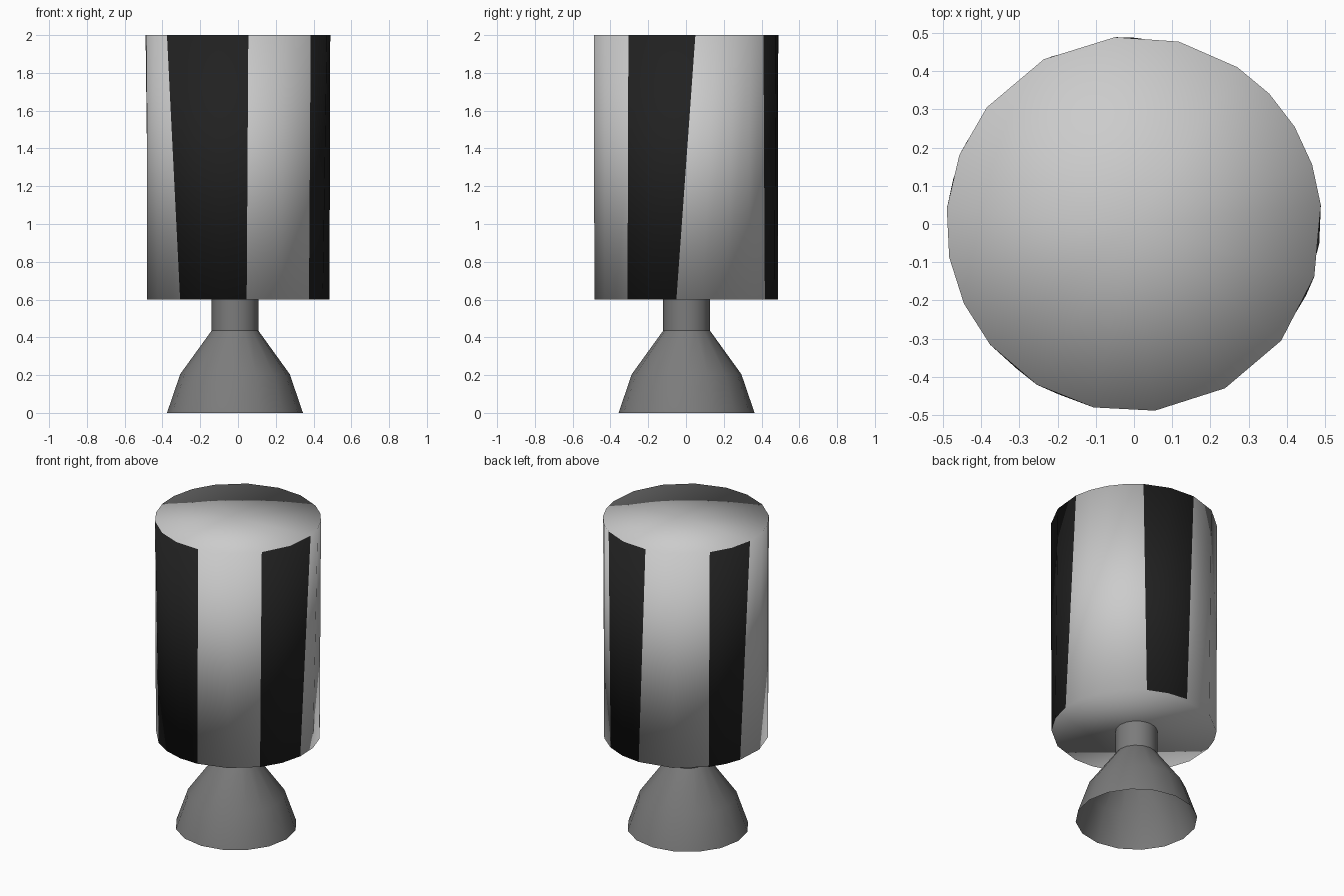
import bpy, bmesh
from math import radians, cos, sin, tau

if "Cube" in bpy.data.objects:
    bpy.data.objects.remove(bpy.data.objects["Cube"])


def material(name, value):
    m = bpy.data.materials.new(name)
    m.diffuse_color = (value, value, value, 1)
    m.use_nodes = True
    m.node_tree.nodes["Principled BSDF"].inputs["Base Color"].default_value = m.diffuse_color
    return m


def finish(bm, name, mats):
    bmesh.ops.recalc_face_normals(bm, faces=bm.faces[:])
    me = bpy.data.meshes.new(name)
    bm.to_mesh(me)
    bm.free()
    ob = bpy.data.objects.new(name, me)
    bpy.context.collection.objects.link(ob)
    for m in mats:
        me.materials.append(m)
    for p in me.polygons:
        p.use_smooth = True
    return ob


def polar(bm, r, deg, z, cx=0, cy=0):
    a = radians(deg)
    return bm.verts.new((cx + r * cos(a), cy + r * sin(a), z))


# Tank: alternating black and white panels whose seams lean slightly
# (top seam angle, bottom seam angle, segments), starting with the black front panel
panels = [(-140, -129, 3), (-83.6, -84.6, 2), (-38.4, -39.5, 2), (5.8, -6, 4),
          (56.6, 59, 2), (95.8, 90, 2), (141.6, 141, 2), (175.3, 166, 3)]
bm = bmesh.new()
top, bottom, colour = [], [], []
for i, (ta, ba, n) in enumerate(panels):
    tb, bb, _ = panels[i + 1] if i < 7 else (220, 231, 0)
    for k in range(n):
        f = k / n
        top.append(polar(bm, 0.491, ta + (tb - ta) * f, 2.0))
        bottom.append(polar(bm, 0.487, ba + (bb - ba) * f, 0.6))
        colour.append(1 - i % 2)
crown = bm.verts.new((0, 0, 2.0))
count = len(top)
for i in range(count):
    j = (i + 1) % count
    side = bm.faces.new((bottom[i], bottom[j], top[j], top[i]))
    side.material_index = colour[i]
    bm.faces.new((top[i], top[j], crown))
bm.faces.new(bottom[::-1])
finish(bm, "tank", [material("tank_white", 0.8), material("tank_black", 0.015)])

# Engine: open bell with a straight neck
profile = [(0.36, 0.0), (0.29, 0.205), (0.124, 0.435), (0.124, 0.6)]
sides = 16
bm = bmesh.new()
rings = [[polar(bm, r, 360 * k / sides, z, -0.016, 0.003) for k in range(sides)]
         for r, z in profile]
for lo, hi in zip(rings, rings[1:]):
    for k in range(sides):
        j = (k + 1) % sides
        bm.faces.new((lo[k], lo[j], hi[j], hi[k]))
engine = finish(bm, "engine_nozzle", [material("engine_grey", 0.2)])
bpy.context.view_layer.objects.active = engine
engine.select_set(True)
bpy.ops.object.shade_smooth_by_angle(angle=radians(30))
